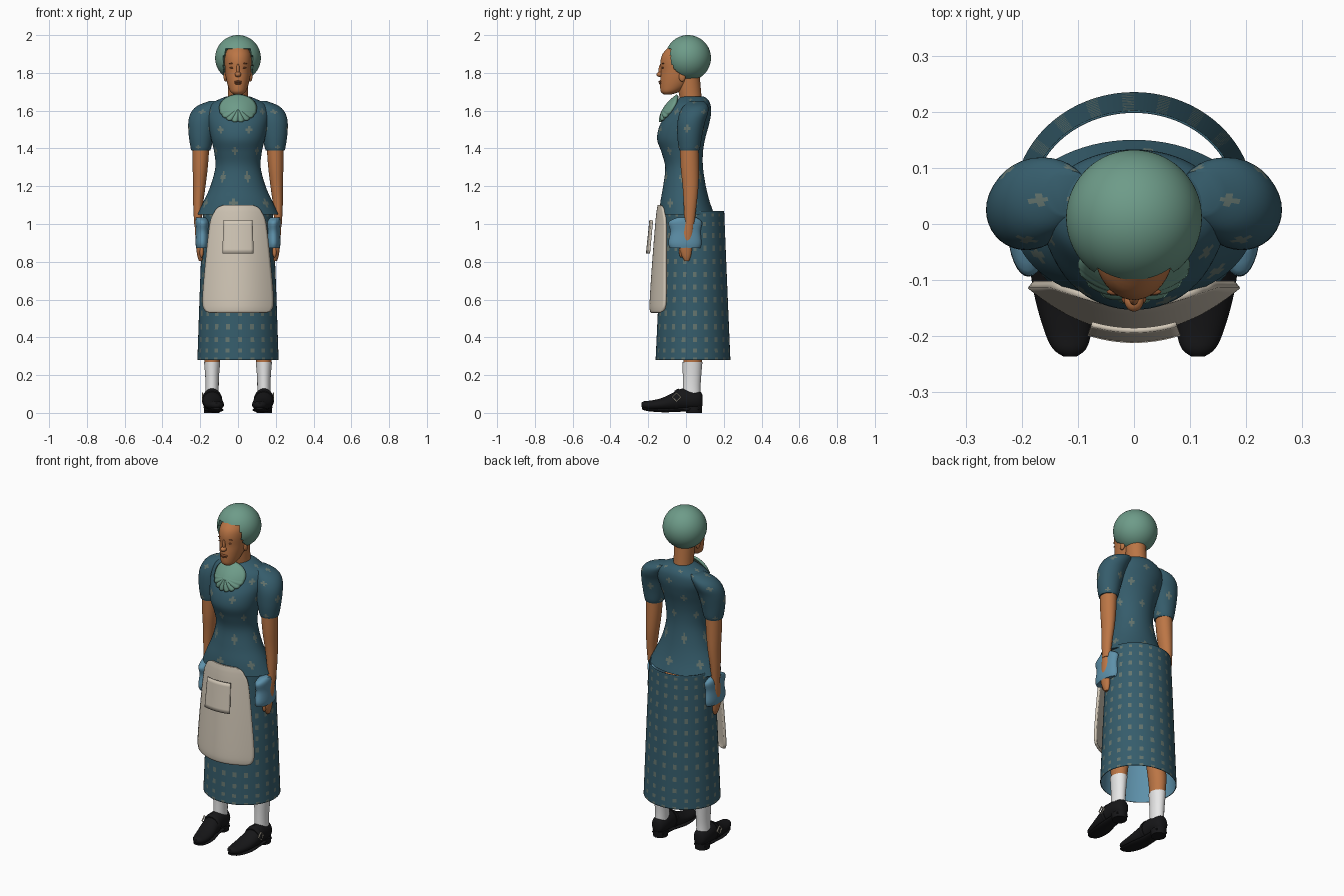
import bpy, bmesh
from math import sin, cos, pi, radians
from mathutils import Vector

if "Cube" in bpy.data.objects:
    bpy.data.objects.remove(bpy.data.objects["Cube"], do_unlink=True)


def material(name, r, g, b):
    m = bpy.data.materials.new(name)
    m.use_nodes = True
    m.diffuse_color = (r, g, b, 1)
    m.node_tree.nodes["Principled BSDF"].inputs["Base Color"].default_value = (r, g, b, 1)
    return m


SKIN = material("brown skin", .5, .18, .06)
DARK = material("dark skin", .26, .085, .03)
GREEN = material("sage green", .155, .33, .25)
DRESS = material("teal cloth", .036, .108, .148)
DOT = material("grey dots", .13, .18, .16)
BLUE = material("light blue", .11, .28, .4)
CREAM = material("cream cloth", .64, .57, .47)
WHITE = material("white sock", .85, .85, .85)
BLACK = material("black leather", .008, .008, .009)
METAL = material("pale metal", .55, .5, .4)


def finish(name, bm, mats):
    me = bpy.data.meshes.new(name)
    bm.to_mesh(me)
    bm.free()
    for m in mats:
        me.materials.append(m)
    for p in me.polygons:
        p.use_smooth = True
    ob = bpy.data.objects.new(name, me)
    bpy.context.scene.collection.objects.link(ob)
    bpy.context.view_layer.objects.active = ob
    bpy.ops.object.select_all(action="DESELECT")
    ob.select_set(True)
    bpy.ops.object.shade_smooth_by_angle(angle=radians(45))
    return ob


def spline(pts, sub):
    """Smooth curve through tuples of any length."""
    out = []
    for k in range(len(pts) - 1):
        a, b = pts[max(k - 1, 0)], pts[k]
        c, d = pts[k + 1], pts[min(k + 2, len(pts) - 1)]
        for s in range(sub):
            t = s / sub
            out.append(tuple(
                .5 * (2 * q + (r - p) * t + (2 * p - 5 * q + 4 * r - w) * t * t
                      + (3 * q - p - 3 * r + w) * t ** 3)
                for p, q, r, w in zip(a, b, c, d)))
    return out + [tuple(pts[-1])]


def loft(name, rings, mats, n=32, sub=4, axis="Z", side=1, rule=None, cap=True):
    """Skin elliptical rings (position, centre a, centre b, radius a, radius b)."""
    bm = bmesh.new()
    rows = []
    for t, a, b, ra, rb in spline(rings, sub):
        row = []
        for i in range(n):
            ang = 2 * pi * i / n
            x, w = side * (a + ra * cos(ang)), b + rb * sin(ang)
            row.append(bm.verts.new((x, w, t) if axis == "Z" else (x, t, w)))
        rows.append(row)
    for j in range(len(rows) - 1):
        for i in range(n):
            k = (i + 1) % n
            f = bm.faces.new((rows[j][i], rows[j][k], rows[j + 1][k], rows[j + 1][i]))
            f.material_index = 1 if rule and rule(i, j) else 0
    if cap:
        bm.faces.new(rows[0])
        bm.faces.new(rows[-1])
        bmesh.ops.recalc_face_normals(bm, faces=bm.faces)
    return finish(name, bm, mats)


def ellipsoid(name, pos, size, mat, seg=24):
    bm = bmesh.new()
    bmesh.ops.create_uvsphere(bm, u_segments=seg, v_segments=seg * 2 // 3, radius=1)
    for v in bm.verts:
        v.co = Vector(p + c * s for p, c, s in zip(pos, v.co, size))
    return finish(name, bm, [mat])


def patch(name, func, nu, nv, mat, thick):
    """Thickened sheet given by func(u, v), both from 0 to 1."""
    bm = bmesh.new()
    g = [[bm.verts.new(func(u / nu, v / nv)) for u in range(nu + 1)] for v in range(nv + 1)]
    for v in range(nv):
        for u in range(nu):
            bm.faces.new((g[v][u], g[v][u + 1], g[v + 1][u + 1], g[v + 1][u]))
    bmesh.ops.remove_doubles(bm, verts=bm.verts, dist=1e-5)
    ob = finish(name, bm, [mat])
    mod = ob.modifiers.new("thickness", "SOLIDIFY")
    mod.thickness, mod.offset = thick, -1
    return ob


def big_dots(i, j):
    # plus-shaped spots in staggered rows
    row, jj = divmod(j, 8)
    ii = (i + 6 * (row % 2)) % 12
    return abs(ii - 4) + abs(jj - 4) <= 1


# Head: neck, face, features and head scarf
loft("neck", [(1.58, 0, .035, .07, .06), (1.65, 0, .027, .055, .058),
              (1.72, 0, .018, .054, .06), (1.82, 0, .01, .056, .06)], [SKIN])
loft("face", [(1.685, 0, -.098, .02, .018), (1.7, 0, -.085, .04, .048),
              (1.73, 0, -.065, .053, .072), (1.77, 0, -.05, .063, .086),
              (1.81, 0, -.045, .068, .088), (1.86, 0, -.045, .071, .09),
              (1.9, 0, -.04, .067, .084), (1.935, 0, -.03, .05, .065)], [SKIN], n=40)
ellipsoid("nose_tip", (0, -.137, 1.792), (.017, .019, .014), SKIN)
ellipsoid("nose_bridge", (0, -.131, 1.815), (.009, .014, .034), SKIN)
ellipsoid("upper_lip", (0, -.134, 1.753), (.022, .012, .006), DARK)
ellipsoid("lower_lip", (0, -.132, 1.744), (.018, .012, .006), DARK)
for s, lr in ((1, "left"), (-1, "right")):
    ellipsoid(lr + "_eye", (s * .03, -.122, 1.827), (.014, .006, .004), DARK, 12)
    ellipsoid(lr + "_brow", (s * .031, -.121, 1.85), (.018, .006, .004), DARK, 12)
    ellipsoid(lr + "_ear", (s * .066, -.02, 1.78), (.01, .018, .027), SKIN, 16)

bm = bmesh.new()
bmesh.ops.create_uvsphere(bm, u_segments=80, v_segments=60, radius=.121)
for v in bm.verts:
    x, y, z = v.co
    # opening for the face
    if y < -.03 and z < .046 and abs(x) < .074 - max(z, 0) * .3:
        v.co.y = -.035
    v.co += Vector((0, .011, 1.879))
finish("head_scarf", bm, [GREEN])

# Bodice
loft("bodice", [(1.05, 0, .005, .215, .145), (1.12, 0, -.005, .182, .13),
                (1.2, 0, -.008, .146, .113), (1.3, 0, -.01, .12, .1),
                (1.38, 0, -.02, .126, .11), (1.45, 0, -.026, .142, .127),
                (1.52, 0, -.01, .156, .13), (1.58, 0, .014, .165, .118),
                (1.63, 0, .028, .15, .102), (1.66, 0, .035, .1, .08),
                (1.675, 0, .035, .062, .058)], [DRESS, DOT], n=72, sub=5, rule=big_dots)

# Long open skirt with a lighter lining
skirt = loft("skirt", [(.28, 0, .037, .215, .198), (.68, 0, .038, .201, .18),
                       (1.07, 0, .04, .185, .162)], [DRESS, DOT, BLUE], n=120, sub=32,
             rule=lambda i, j: i % 6 < 2 and j % 5 < 2, cap=False)
lining = skirt.modifiers.new("lining", "SOLIDIFY")
lining.thickness, lining.offset, lining.material_offset = .004, -1, 2

# Apron and pocket
OUTLINE = spline([(.53, .15, -.186), (.545, .178, -.192), (.6, .189, -.192),
                  (.8, .173, -.179), (1, .15, -.163), (1.06, .128, -.157),
                  (1.085, .11, -.153), (1.1, .08, -.15)], 6)


def apron(u, v):
    z, w, y = OUTLINE[round(v * (len(OUTLINE) - 1))]
    x = (2 * u - 1) * w
    return x, y + 2.2 * x * x, z


def pocket(u, v):
    x = (2 * u - 1) * (.083 - .006 * v)
    return x, -.212 + .018 * v + 1.9 * x * x, .845 + .175 * v


patch("apron", apron, 28, len(OUTLINE) - 1, CREAM, .014)
patch("apron_pocket", pocket, 12, 8, CREAM, .009)


# Scalloped neckerchief
def kerchief(u, v):
    a = -2 * pi * u
    low = max(0, -sin(a))
    r = v * (1 + .07 * low * abs(cos(9 * a)))
    x, z = .1 * r * cos(a), 1.615 + .072 * r * sin(a)
    ridge = .006 * v * low * abs(cos(9 * a))
    return x, -.092 - .6 * (1.615 - z) - .028 * (1 - v * v) - ridge + 2 * x * x, z


patch("neckerchief", kerchief, 108, 8, GREEN, .014)

# Paired limbs
for s, lr in ((1, "left"), (-1, "right")):
    loft(lr + "_sleeve", [(1.39, .197, .017, .05, .052), (1.41, .196, .018, .056, .058),
                          (1.47, .194, .02, .067, .066), (1.54, .188, .028, .075, .073),
                          (1.59, .174, .042, .075, .075), (1.625, .15, .052, .066, .064),
                          (1.65, .115, .055, .04, .04)],
         [DRESS, DOT], n=36, sub=5, side=s, rule=big_dots)
    loft(lr + "_arm", [(1.0, .212, .018, .02, .026), (1.1, .211, .022, .026, .034),
                       (1.2, .205, .024, .033, .042), (1.3, .2, .02, .04, .048),
                       (1.42, .196, .017, .045, .05)], [SKIN], side=s)
    loft(lr + "_cuff", [(.872, .187, -.005, .034, .08), (.9, .188, -.006, .037, .088),
                        (.96, .187, -.003, .036, .08), (1.01, .188, -.004, .037, .088),
                        (1.035, .195, .005, .027, .05)], [BLUE], side=s)
    loft(lr + "_hand", [(.805, .197, .004, .01, .012), (.83, .199, .002, .016, .024),
                        (.87, .203, 0, .018, .032), (.92, .208, .005, .017, .03),
                        (1.02, .212, .017, .019, .026)], [SKIN], side=s)
    ellipsoid(lr + "_thumb", (s * .193, -.026, .855), (.011, .011, .032), SKIN, 16)
    loft(lr + "_leg", [(.24, .137, .033, .038, .046), (.35, .134, .038, .046, .054),
                       (.55, .12, .03, .055, .06), (.95, .1, .02, .07, .08)], [SKIN], side=s)
    loft(lr + "_sock", [(.08, .138, .03, .036, .048), (.14, .137, .03, .035, .047),
                        (.2, .137, .032, .037, .049), (.27, .137, .034, .043, .053)],
         [WHITE], side=s)
    # Shoe with sole, heel, strap and buckle
    loft(lr + "_shoe", [(-.236, .114, .043, .012, .01), (-.222, .115, .042, .03, .02),
                        (-.19, .118, .04, .042, .025), (-.13, .126, .046, .051, .032),
                        (-.07, .135, .06, .051, .046), (-.02, .138, .073, .048, .056),
                        (.04, .139, .07, .046, .052), (.075, .139, .068, .035, .045),
                        (.087, .139, .067, .018, .028)], [BLACK], axis="Y", side=s)
    loft(lr + "_sole", [(-.232, .114, .024, .018, .006), (-.2, .117, .018, .038, .009),
                        (-.12, .127, .013, .048, .01), (-.03, .137, .018, .04, .012),
                        (.07, .139, .022, .038, .012)], [BLACK], axis="Y", side=s)
    loft(lr + "_heel", [(0, .139, .043, .04, .042), (.035, .139, .042, .043, .044)],
         [BLACK], sub=1, side=s)
    loft(lr + "_strap", [(-.062, .136, .066, .05, .05), (-.05, .137, .068, .054, .056),
                         (-.036, .137, .071, .052, .058)], [BLACK], axis="Y", side=s)
    bpy.ops.mesh.primitive_torus_add(major_segments=4, minor_segments=6, major_radius=.022,
                                     minor_radius=.004, location=(s * .188, -.05, .083),
                                     rotation=(0, pi / 2, 0))
    bpy.context.object.name = lr + "_buckle"
    bpy.context.object.data.materials.append(METAL)
